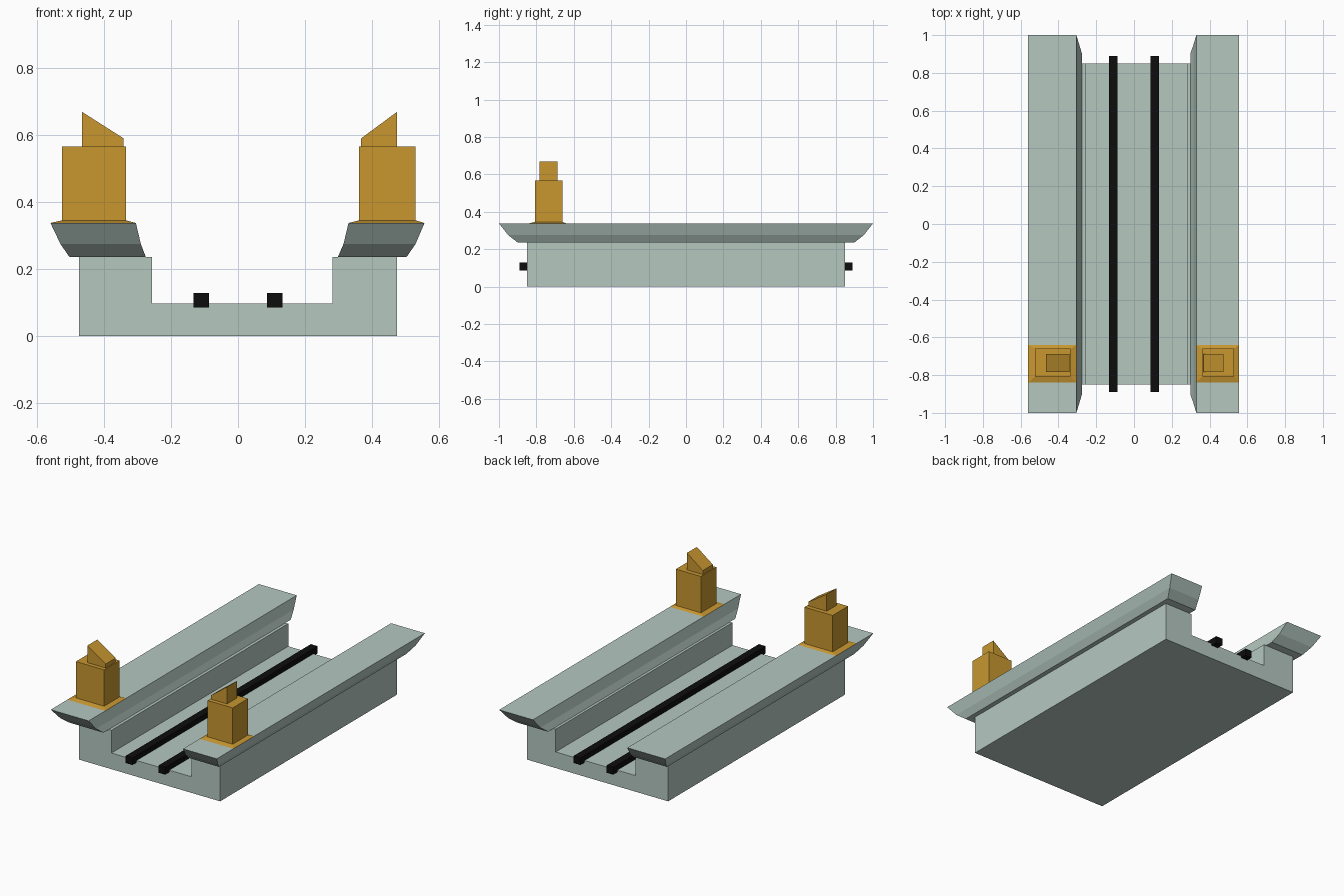
import bpy, bmesh

if "Cube" in bpy.data.objects:
    bpy.data.objects.remove(bpy.data.objects["Cube"])


def material(name, rgb):
    m = bpy.data.materials.new(name)
    m.diffuse_color = (*rgb, 1)
    m.use_nodes = True
    m.node_tree.nodes["Principled BSDF"].inputs["Base Color"].default_value = m.diffuse_color
    return m


STONE = material("pale_green", (0.46, 0.58, 0.53))
GOLD = material("gold", (0.58, 0.31, 0.03))
BLACK = material("black", (0.004, 0.004, 0.004))


def finish(name, bm, mat):
    bmesh.ops.recalc_face_normals(bm, faces=bm.faces)
    me = bpy.data.meshes.new(name)
    bm.to_mesh(me)
    bm.free()
    me.materials.append(mat)
    ob = bpy.data.objects.new(name, me)
    bpy.context.collection.objects.link(ob)
    return ob


def extrude_profile(name, pts, y0, y1, mat):
    """Extrude an x-z profile along y."""
    bm = bmesh.new()
    face = bm.faces.new([bm.verts.new((x, y0, z)) for x, z in pts])
    geom = bmesh.ops.extrude_face_region(bm, geom=[face])["geom"]
    verts = [g for g in geom if isinstance(g, bmesh.types.BMVert)]
    bmesh.ops.translate(bm, verts=verts, vec=(0, y1 - y0, 0))
    return finish(name, bm, mat)


def loft(name, levels, mat):
    """Stack rectangles (x0, x1, y0, y1, z) into a closed solid."""
    bm = bmesh.new()
    rings = [[bm.verts.new(p) for p in
              ((a, c, z), (b, c, z), (b, d, z), (a, d, z))]
             for a, b, c, d, z in levels]
    for lo, hi in zip(rings, rings[1:]):
        for i in range(4):
            j = (i + 1) % 4
            bm.faces.new((lo[i], lo[j], hi[j], hi[i]))
    bm.faces.new(rings[0][::-1])
    bm.faces.new(rings[-1])
    return finish(name, bm, mat)


# Channel-shaped track bed
extrude_profile("track_bed", [
    (-0.475, 0), (0.475, 0), (0.475, 0.236), (0.282, 0.236),
    (0.282, 0.098), (-0.257, 0.098), (-0.257, 0.236), (-0.475, 0.236)],
    -0.85, 0.85, STONE)

# Rails
for side, x in (("left", -0.11), ("right", 0.11)):
    loft(side + "_rail", [(x - 0.023, x + 0.023, -0.89, 0.89, z)
                          for z in (0.086, 0.129)], BLACK)

# Flared platforms: x ranges from bottom to top
platforms = {
    "left": ((-0.503, -0.275), (-0.53, -0.29), (-0.56, -0.305)),
    "right": ((0.298, 0.503), (0.315, 0.53), (0.33, 0.557)),
}
for side, spans in platforms.items():
    loft(side + "_platform",
         [(a, b, -y, y, z) for (a, b), y, z in
          zip(spans, (0.90, 0.95, 1.0), (0.236, 0.275, 0.338))], STONE)

# Towers: sloped footing, body and slanted cap (cap runs from high to low x)
towers = {
    "left": ((-0.56, -0.305), (-0.525, -0.335), (-0.466, -0.342)),
    "right": ((0.33, 0.557), (0.362, 0.53), (0.475, 0.368)),
}
for side, (foot, body, cap) in towers.items():
    loft(side + "_tower", [
        (*foot, -0.84, -0.64, 0.338),
        (*body, -0.808, -0.66, 0.346),
        (*body, -0.808, -0.66, 0.567)], GOLD)
    high, low = cap
    extrude_profile(side + "_tower_cap", [
        (high, 0.567), (low, 0.567), (low, 0.591), (high, 0.67)],
        -0.783, -0.687, GOLD)
